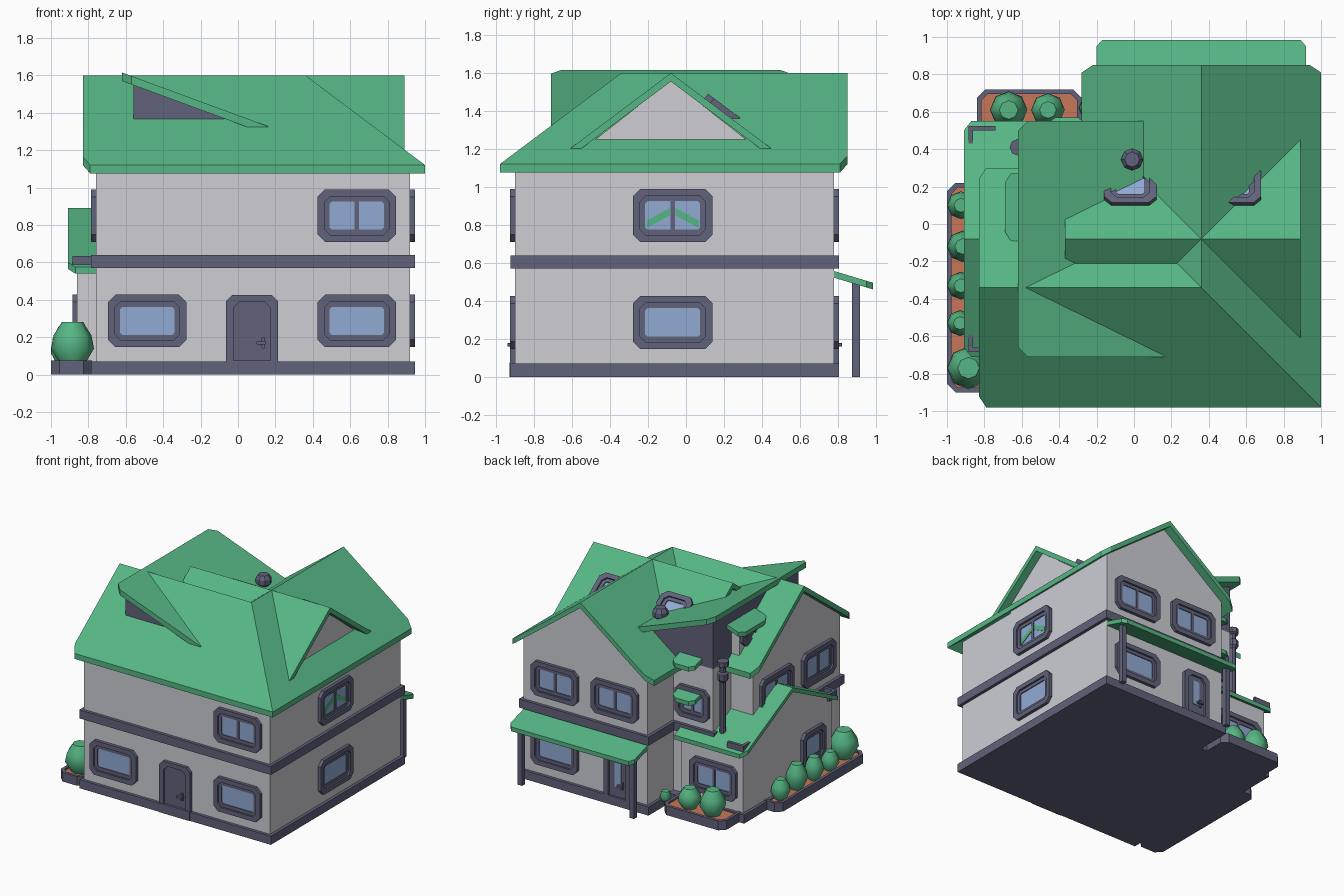
import bpy, bmesh, math
from mathutils import Matrix, Vector

if "Cube" in bpy.data.objects:
    bpy.data.objects.remove(bpy.data.objects["Cube"])


def material(name, rgb):
    m = bpy.data.materials.new(name)
    m.diffuse_color = (*rgb, 1)
    m.use_nodes = True
    m.node_tree.nodes["Principled BSDF"].inputs["Base Color"].default_value = m.diffuse_color
    return m


GREEN = material("roof_green", (0.093, 0.468, 0.231))
WALL = material("wall_pale_grey", (0.61, 0.617, 0.658))
SLATE = material("trim_slate", (0.119, 0.122, 0.195))
GLASS = material("glass_blue", (0.283, 0.402, 0.658))
SOIL = material("soil_terracotta", (0.578, 0.181, 0.098))


def make(name, rings, mats, cap_mat=0, matrix=None, close=True):
    """Skin a stack of equal-length point rings and cap both ends."""
    bm = bmesh.new()
    loops = [[bm.verts.new(p) for p in r] for r in rings]
    n = len(loops[0])
    for a, b in zip(loops, loops[1:]):
        for i in range(n):
            j = (i + 1) % n
            bm.faces.new((a[i], a[j], b[j], b[i]))
    bm.faces.new(loops[0][::-1])
    bm.faces.new(loops[-1]).material_index = cap_mat
    bmesh.ops.recalc_face_normals(bm, faces=bm.faces)
    if matrix:
        bm.transform(matrix)
    me = bpy.data.meshes.new(name)
    bm.to_mesh(me)
    bm.free()
    for m in mats:
        me.materials.append(m)
    ob = bpy.data.objects.new(name, me)
    bpy.context.collection.objects.link(ob)
    return ob


def box(name, x, y, z, mat):
    make(name, [[(x[0], y[0], h), (x[1], y[0], h), (x[1], y[1], h), (x[0], y[1], h)] for h in z], [mat])


def prism_x(name, yz, x, mat):
    make(name, [[(a, p[0], p[1]) for p in yz] for a in x], [mat])


def prism_y(name, xz, y, mat):
    make(name, [[(p[0], a, p[1]) for p in xz] for a in y], [mat])


def panel(name, plan, height, t=0.045, mat=GREEN):
    """Sloping roof slab: plan outline lifted onto the plane height(x, y)."""
    make(name, [[(x, y, height(x, y) - d) for x, y in plan] for d in (t, 0)], [mat])


def octagon(w, h, c):
    w, h = w / 2, h / 2
    return [(-w + c, -h), (w - c, -h), (w, -h + c), (w, h - c),
            (w - c, h), (-w + c, h), (-w, h - c), (-w, -h + c)]


def place(loc, turn, tilt=0):
    return (Matrix.Translation(loc) @ Matrix.Rotation(math.radians(turn), 4, 'Z')
            @ Matrix.Rotation(tilt, 4, 'X'))


def window(name, loc, turn, w=0.42, h=0.28, mullion=True, tilt=0):
    M = place(loc, turn, tilt)
    steps = [(0, 0.04, 0.03), (0, 0.04, -0.026), (0.075, 0.03, -0.026), (0.075, 0.03, -0.012),
             (0.13, 0.012, -0.012), (0.13, 0.012, -0.005)]
    rings = [[(x, d, z) for x, z in octagon(w - s, h - s, c)] for s, c, d in steps]
    make(name, rings, [SLATE, GLASS], 1, M)
    if mullion:
        bar = [[(x, d, z) for x, z in octagon(0.022, h - 0.12, 0.001)] for d in (0, -0.012)]
        make(name + "_mullion", bar, [SLATE], 0, M)


def door(name, loc, turn, w, glazed):
    M = place(loc, turn)
    def arch(a, top, c):
        return [(-a, 0), (a, 0), (a, top - c), (a - c, top), (-a + c, top), (-a, top - c)]
    a = w / 2
    make(name + "_frame", [[(x, d, z) for x, z in arch(b, t, 0.035)] for b, t, d in
         ((a, 0.355, 0.02), (a, 0.355, -0.026), (a - 0.04, 0.32, -0.026), (a - 0.04, 0.32, -0.01))],
         [SLATE], 0, M)
    if glazed:
        make(name + "_glass", [[(x, d, z + 0.18) for x, z in octagon(0.06, 0.2, 0.005)]
             for d in (-0.008, -0.015)], [GLASS], 0, M)
    for part, size, x, d in (("plate", (0.02, 0.06), a - 0.08, 0.022), ("lever", (0.05, 0.018), a - 0.09, 0.04)):
        make(name + "_handle_" + part, [[(px + x, k, pz + 0.1) for px, pz in octagon(*size, 0.003)]
             for k in (-0.008, -d)], [SLATE], 0, M)


def lathe(name, loc, profile, mat, sides=8, smooth=False):
    rings = [[(loc[0] + r * math.cos(2 * math.pi * i / sides), loc[1] + r * math.sin(2 * math.pi * i / sides),
               loc[2] + z) for i in range(sides)] for r, z in profile]
    ob = make(name, rings, [mat])
    if smooth:
        bpy.context.view_layer.objects.active = ob
        ob.select_set(True)
        bpy.ops.object.shade_smooth_by_angle(angle=math.radians(50))
        ob.select_set(False)


# --- walls ---
prism_x("west_wing_walls", [(-0.9, 0.05), (0.22, 0.05), (0.22, 1.14), (-0.34, 1.56), (-0.9, 1.14)], (-0.76, 0.36), WALL)
prism_y("north_wing_walls", [(-0.2, 0.05), (0.92, 0.05), (0.92, 1.14), (0.36, 1.56), (-0.2, 1.14)], (-0.34, 0.78), WALL)
box("corner_walls", (0.3, 0.92), (-0.9, -0.3), (0.05, 1.12), WALL)
box("tower_walls", (-0.56, 0), (0, 0.45), (0.05, 1.15), WALL)
prism_y("tower_upper_cladding", [(-0.56, 1.15), (0, 1.15), (0, 1.34), (-0.56, 1.56)], (-0.65, 0.45), SLATE)
prism_x("annex_walls", [(-0.65, 0.05), (0.49, 0.05), (0.49, 0.57), (-0.08, 0.855), (-0.65, 0.57)], (-0.86, -0.3), WALL)
prism_x("dormer_gable_wall", [(-0.49, 1.24), (0.33, 1.24), (-0.08, 1.56)], (0.4, 0.827), WALL)

# --- base plinth and storey band ---
for label, z in (("plinth", (0, 0.07)), ("band", (0.57, 0.64))):
    box("west_" + label, (-0.785, 0.945), (-0.925, 0.245), z, SLATE)
    box("north_" + label, (-0.225, 0.945), (-0.3, 0.805), z, SLATE)
    box("tower_" + label, (-0.585, 0), (0, 0.475), z, SLATE)
box("annex_plinth", (-0.885, -0.2), (-0.675, 0.515), (0, 0.07), SLATE)
for s in (1, -1):  # band ends peeking through the annex eaves
    y = -0.08 + s * 0.58
    box("annex_band_end", (-0.885, -0.74), sorted((y, y + s * 0.025)), (0.575, 0.635), SLATE)
    box("annex_band_return", (-0.885, -0.86), sorted((y + s * 0.025, y - s * 0.07)), (0.575, 0.635), SLATE)

# --- main roof: two crossing ridges joined by a hip ---
across = lambda x, y: 1.6 - 0.75 * abs(y + 0.34)
along = lambda x, y: 1.6 - 0.75 * abs(x - 0.36)
cross = lambda x, y: 1.6 - 0.75 * abs(y + 0.08)
shed = lambda x, y: 1.6 - 0.368 * (x + 0.58)
low = lambda x, y: 0.89 - 0.5 * abs(y + 0.08)
panel("roof_front", [(-0.79, -0.98), (1, -0.98), (0.36, -0.34), (-0.83, -0.34), (-0.83, -0.92)], across)
panel("roof_west_back", [(-0.83, -0.34), (0.36, -0.34), (0.36, 0.3), (-0.79, 0.3), (-0.83, 0.24)], across)
panel("roof_north_left", [(0.36, -0.34), (0.36, 0.85), (-0.22, 0.85), (-0.28, 0.81), (-0.28, -0.34)], along)
panel("roof_right", [(0.36, -0.34), (1, -0.98), (1, 0.81), (0.94, 0.85), (0.36, 0.85)], along)
for s in (1, -1):
    panel("dormer_roof", [(0.36, -0.08), (0.89, -0.08), (0.89, -0.08 + s * 0.53)], cross)
    e = -0.08 + s * 0.63
    panel("annex_roof", [(-0.91, -0.08), (-0.28 if s > 0 else -0.7, -0.08), (-0.28 if s > 0 else -0.7, e),
                         (-0.87, e), (-0.91, e - s * 0.05)], low, 0.035)
panel("cross_roof_south", [(-0.37, -0.08), (0.36, -0.08), (0.36, -0.21), (-0.37, -0.21)], cross)
panel("cross_roof_north", [(0.36, -0.08), (-0.37, -0.08), (-0.37, 0.1), (-0.2, 0.28), (0.03, 0.28)], cross)
panel("shed_roof", [(-0.62, -0.66), (-0.57, -0.71), (0.16, -0.71), (0.05, 0.55), (-0.57, 0.55), (-0.62, 0.5)], shed)

# --- back porch ---
panel("porch_roof", [(-0.2, 0.77), (0.92, 0.77), (0.92, 0.95), (0.89, 0.985), (-0.17, 0.985), (-0.2, 0.95)],
      lambda x, y: 0.56 - 0.3 * (y - 0.77), 0.035)
for x in (-0.15, 0.86):
    box("porch_post", (x - 0.02, x + 0.02), (0.875, 0.915), (0, 0.51), SLATE)

# --- small hoods on the tower ---
for z in (0.9, 1.18):
    panel("back_hood", [(-0.46, 0.44), (-0.26, 0.44), (-0.26, 0.54), (-0.3, 0.57), (-0.42, 0.57), (-0.46, 0.54)],
          lambda x, y, z=z: z - 0.3 * (y - 0.5) + 0.015, 0.035)
box("side_dormer", (-0.63, -0.5), (-0.03, 0.21), (1.15, 1.4), WALL)
panel("side_hood", [(-0.5, -0.09), (-0.5, 0.27), (-0.66, 0.27), (-0.69, 0.22), (-0.69, -0.04), (-0.66, -0.09)],
      lambda x, y: 1.43 + 0.35 * (x + 0.6), 0.035)
window("side_dormer_window", (-0.63, 0.1, 1.32), -90, 0.2, 0.14, False)

# --- windows ---
UP, DOWN = 0.85, 0.287
window("front_window_upper", (0.635, -0.9, UP), 0)
for x in (-0.485, 0.635):
    window("front_window_lower", (x, -0.9, DOWN), 0, mullion=False)
window("right_window_upper", (0.92, -0.07, UP), 90)
window("right_window_lower", (0.92, -0.07, DOWN), 90, mullion=False)
for s in (-0.27, 0.27):
    window("back_window_upper", (0.36 + s, 0.78, UP), 180)
    window("left_window_upper", (-0.76, -0.34 + s, UP), -90)
window("back_window_lower", (0.63, 0.78, DOWN), 180, mullion=False)
window("annex_back_window", (-0.6, 0.49, DOWN), 180)
window("annex_left_window", (-0.86, -0.4, DOWN), -90, 0.3, 0.28, False)
window("tower_window", (-0.38, 0.45, 0.83), 180, 0.3, 0.26)
for x in (-0.02, 0.54):
    window("skylight", (x, 0.2, 1.395), 180, 0.28, 0.25, False, -math.atan2(0.8, 0.6))
for s in (1, -1):  # peaked ornament inside the upper right window
    prism_x("window_peak", [(-0.07 + s * a, b) for a, b in ((0.015, 0.85), (0.015, 0.89), (0.135, 0.825), (0.135, 0.785))],
            (0.922, 0.93), GREEN)

# --- doors ---
door("front_door", (0.075, -0.9, 0.07), 0, 0.28, False)
box("front_step", (-0.065, 0.215), (-0.93, -0.9), (0, 0.075), SLATE)
door("back_door", (0.06, 0.78, 0.07), 180, 0.24, True)

# --- flue pipes ---
lathe("roof_flue", (-0.01, 0.345, 1.3), [(0.035, 0), (0.035, 0.08), (0.06, 0.1), (0.06, 0.14), (0.04, 0.17)], SLATE)
lathe("annex_flue", (-0.62, 0.41, 0.55), [(0.045, 0), (0.045, 0.06), (0.025, 0.08), (0.025, 0.5), (0.042, 0.52),
      (0.042, 0.57), (0.025, 0.58), (0.025, 0.62), (0.045, 0.63), (0.045, 0.67)], SLATE)

# --- planters and bushes ---
for name, cx, cy, w, h in (("left_planter", -0.89, -0.34, 0.22, 1.12), ("back_planter", -0.56, 0.56, 0.56, 0.32)):
    rings = [[(cx + x, cy + y, z) for x, y in octagon(w - s, h - s, 0.045 - s / 4)]
             for s, z in ((0, 0), (0, 0.075), (0.05, 0.075), (0.05, 0.06))]
    make(name, rings, [SLATE, SOIL], 1)
bushes = [(-0.93, 0.1, 0.075, 0.16), (-0.92, -0.12, 0.085, 0.2), (-0.93, -0.33, 0.075, 0.18),
          (-0.93, -0.53, 0.07, 0.15), (-0.885, -0.77, 0.115, 0.22), (-0.67, 0.61, 0.1, 0.2), (-0.46, 0.61, 0.09, 0.16)]
for x, y, r, h in bushes:
    x = max(x, r - 1)
    lathe("bush", (x, y, 0.06), [(r * 0.6, 0), (r, h * 0.36), (r * 0.88, h * 0.68), (r * 0.5, h)], GREEN, 8, True)
lathe("small_bush", (-0.25, 0.62, 0.06), [(0.025, 0), (0.045, 0.03), (0.03, 0.08)], GREEN, 8, True)
